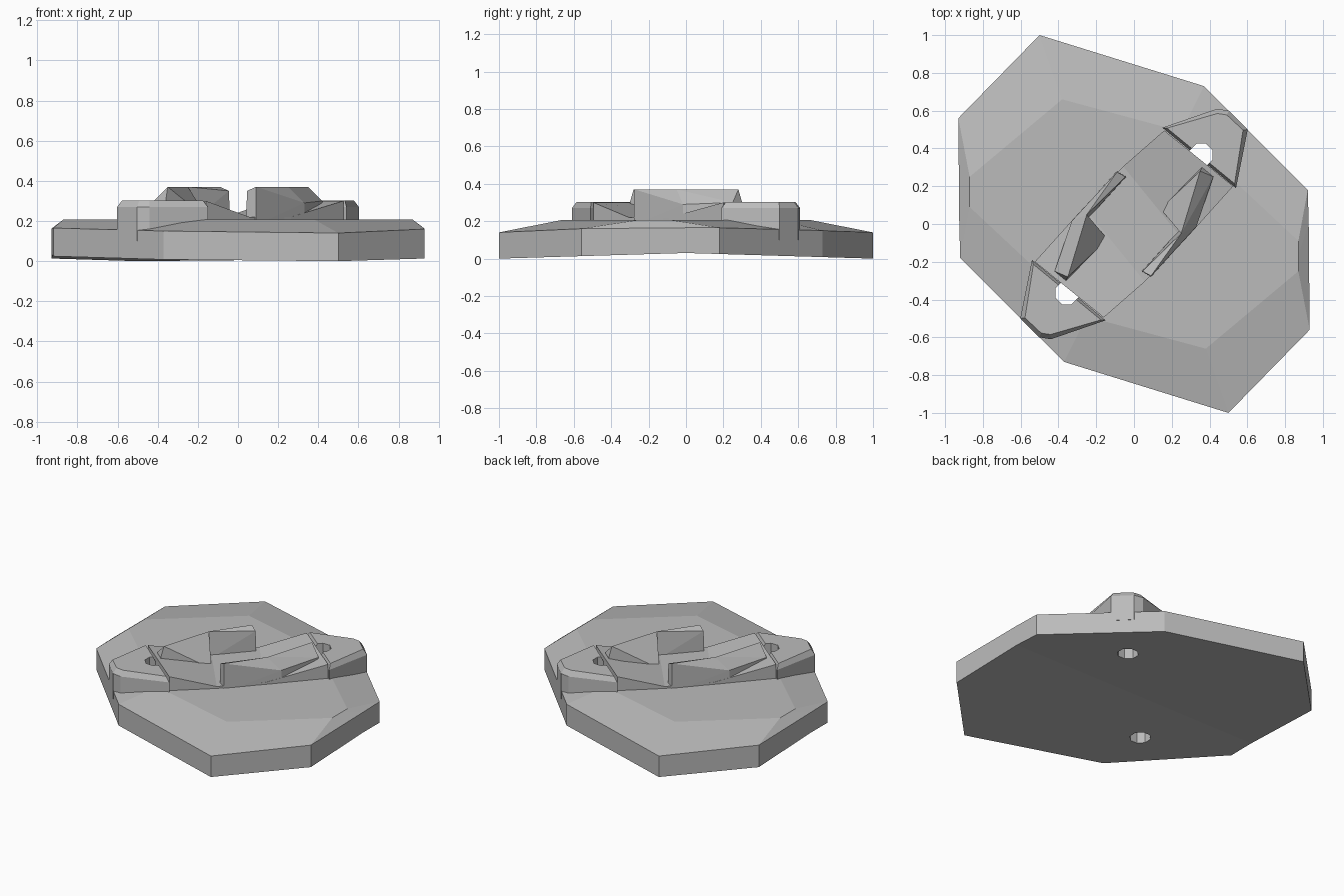
import bpy, bmesh, math
from mathutils import Vector

if "Cube" in bpy.data.objects:
    bpy.data.objects.remove(bpy.data.objects["Cube"], do_unlink=True)

gray = bpy.data.materials.new("plain gray")
gray.use_nodes = True
COLOR = (0.5, 0.5, 0.5, 1)
gray.diffuse_color = COLOR
gray.node_tree.nodes["Principled BSDF"].inputs["Base Color"].default_value = COLOR


def finish(name, bm):
    bmesh.ops.recalc_face_normals(bm, faces=bm.faces[:])
    mesh = bpy.data.meshes.new(name)
    bm.to_mesh(mesh)
    bm.free()
    mesh.materials.append(gray)
    obj = bpy.data.objects.new(name, mesh)
    bpy.context.collection.objects.link(obj)
    return obj


def turned(points):
    """Half turn about the vertical axis."""
    return [(-p[0], -p[1], *p[2:]) for p in points]


def both(points):
    return points + turned(points)


def stack(name, rings):
    """Closed solid from rings of equal length, bottom to top."""
    bm = bmesh.new()
    loops = [[bm.verts.new(p) for p in ring] for ring in rings]
    n = len(loops[0])
    for low, high in zip(loops, loops[1:]):
        for i in range(n):
            j = (i + 1) % n
            bm.faces.new((low[i], low[j], high[j], high[i]))
    bm.faces.new(loops[-1])
    return bm, loops[0]


def flat(points, z):
    return [(x, y, z) for x, y in points]


def inset(points, d):
    c = sum((Vector(p) for p in points), Vector((0, 0))) / len(points)
    return [tuple(Vector(p) + (c - Vector(p)).normalized() * d) for p in points]


def hull(name, points):
    bm = bmesh.new()
    for p in points:
        bm.verts.new(p)
    res = bmesh.ops.convex_hull(bm, input=bm.verts[:])
    loose = [v for v in bm.verts if not v.link_faces]
    bmesh.ops.delete(bm, geom=loose, context="VERTS")
    return finish(name, bm)


# base plate: eight-sided slab with sloped rim and shallow roof-shaped underside
rim = both([(.925, 0, .165), (.92, .18, .165), (.37, .73, .15),
            (-.5, 1, .14), (-.93, .56, .16)])
under = [(x, y, .03 * (1 - abs(y))) for x, y, z in rim]
plateau = flat(both([(.87, -.16), (.87, -.09), (.25, .49),
                     (-.38, .66), (-.87, .25)]), .207)
bm, low = stack("base_plate", [under, rim, plateau])
bm.faces.new(low[:6])
bm.faces.new(low[5:] + low[:1])
plate = finish("base_plate", bm)

# raised ends of the diagonal ridge, with a chamfered top
end = [(.54, .19), (.602, .5), (.502, .6), (.44, .61), (.15, .51)]
ends = []
for side, pts in (("back", end), ("front", turned(end))):
    bm, low = stack("ridge_end", [flat(pts, .1), flat(pts, .27), flat(inset(pts, .025), .303)])
    bm.faces.new(low)
    ends.append(finish(side + "_ridge_end", bm))

# saddle between the ends: slopes down to a low floor
top = both([(.525, .2, .30), (.16, .495, .30), (-.057, .305, .22), (-.264, .09, .22)])
order = [top[i] for i in (0, 1, 2, 3, 4, 5, 6, 7)]
bm = bmesh.new()
up = [bm.verts.new(p) for p in order]
down = [bm.verts.new((x, y, .12)) for x, y, z in order]
for i in range(8):
    j = (i + 1) % 8
    bm.faces.new((down[i], down[j], up[j], up[i]))
bm.faces.new(down)
for ids in ((0, 1, 2, 7), (2, 3, 6, 7), (3, 4, 5, 6)):
    bm.faces.new([up[i] for i in ids])
finish("ridge_saddle", bm)

# two bent jaws, each a straight wall and a wedge
wall = [(.09, -.275, .37), (.25, -.05, .37), (.045, -.25, .35), (.04, -.25, .18),
        (.25, -.02, .18), (.09, -.28, .18), (.33, -.015, .29), (.33, -.015, .18)]
wedge = [(.25, -.05, .37), (.35, .28, .37), (.14, .08, .2), (.25, -.02, .18),
         (.33, -.015, .29), (.33, -.015, .18), (.42, .25, .30), (.42, .25, .18),
         (.36, .30, .30), (.36, .30, .18)]
for name, points in (("jaw_wall", wall), ("jaw_wedge", wedge)):
    hull("left_" + name, points)
    hull("right_" + name, turned(points))

# eight-sided through holes
for sign in (1, -1):
    bpy.ops.mesh.primitive_cylinder_add(vertices=8, radius=.065, depth=1,
                                        location=(.355 * sign, .365 * sign, .1),
                                        rotation=(0, 0, math.pi / 8))
    cutter = bpy.context.object
    cutter.name = "hole_cutter"
    cutter.hide_render = True
    for obj in [plate] + ends:
        mod = obj.modifiers.new("hole", "BOOLEAN")
        mod.operation = "DIFFERENCE"
        mod.solver = "EXACT"
        mod.object = cutter
        bpy.context.view_layer.objects.active = obj
        bpy.ops.object.modifier_apply(modifier=mod.name)
    bpy.data.objects.remove(cutter, do_unlink=True)
